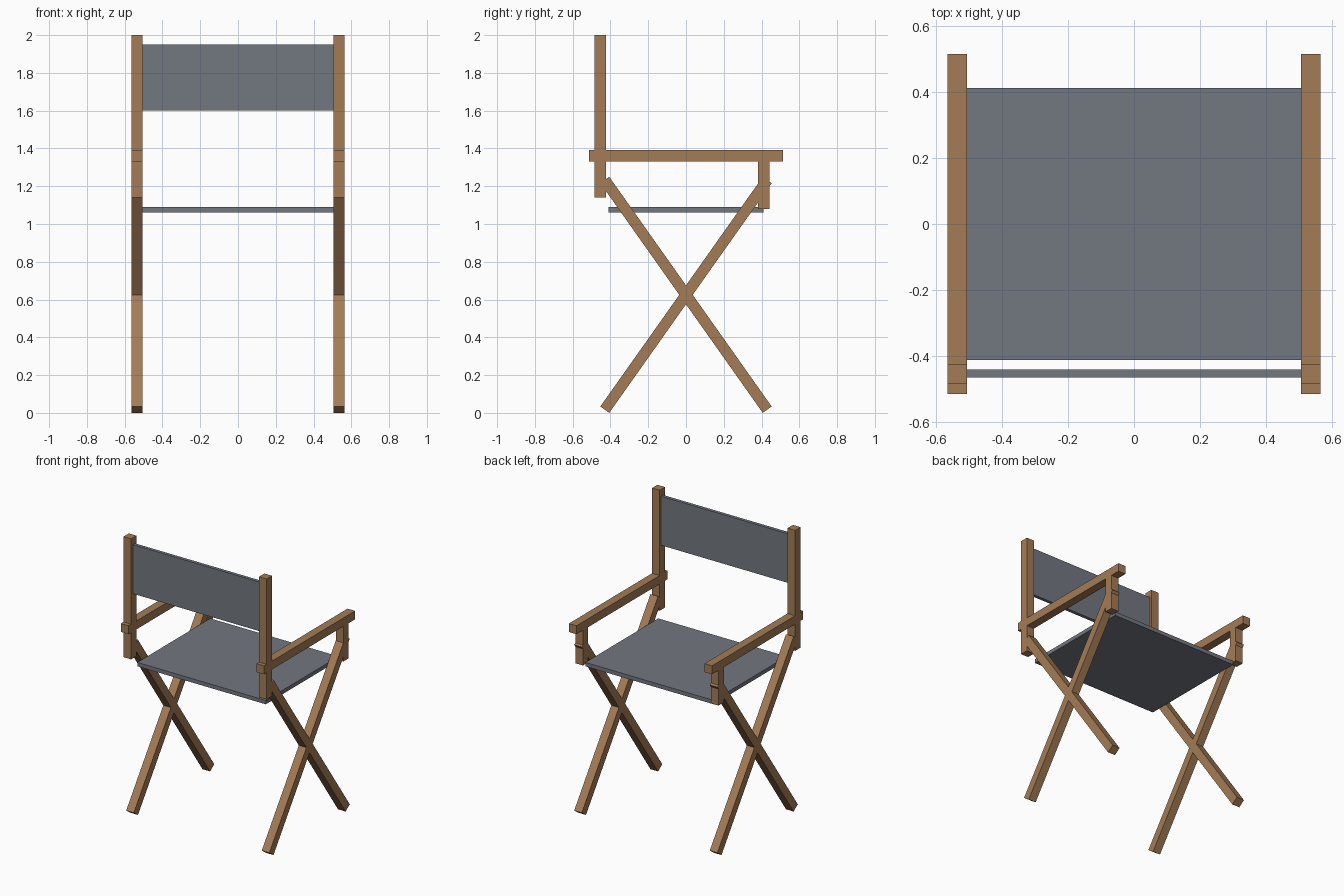
import bpy
import math

if "Cube" in bpy.data.objects:
    bpy.data.objects.remove(bpy.data.objects["Cube"])


def material(name, rgb):
    m = bpy.data.materials.new(name)
    m.diffuse_color = (*rgb, 1)
    m.use_nodes = True
    m.node_tree.nodes["Principled BSDF"].inputs["Base Color"].default_value = m.diffuse_color
    return m


wood = material("brown wood", (0.37, 0.20, 0.093))
cloth = material("grey canvas", (0.17, 0.185, 0.215))


def box(name, center, size, mat, tilt=0.0):
    """Box of full size, optionally rotated about the x axis."""
    bpy.ops.mesh.primitive_cube_add(size=1, location=center)
    ob = bpy.context.object
    ob.name = name
    ob.scale = size
    ob.rotation_euler = (tilt, 0, 0)
    ob.data.materials.append(mat)
    return ob


X, T = 0.535, 0.06            # side frame position and timber thickness
CROSS_Z, RUN, RISE = 0.625, 0.43, 0.608
LEG = 2 * math.hypot(RUN, RISE)
TILT = math.atan2(RUN, RISE)

for side, s in (("left", -1), ("right", 1)):
    x = s * X
    # crossed legs
    box(f"{side}_leg_a", (x, 0, CROSS_Z), (T, 0.058, LEG), wood, TILT)
    box(f"{side}_leg_b", (x, 0, CROSS_Z), (T, 0.058, LEG), wood, -TILT)
    # back post, armrest and its support
    box(f"{side}_back_post", (x, -0.454, 1.57), (T, T, 0.86), wood)
    box(f"{side}_armrest", (x, 0, 1.361), (T, 1.028, T), wood)
    box(f"{side}_arm_support", (x, 0.411, 1.209), (T, T, 0.258), wood)

# canvas seat and backrest
box("seat", (0, 0, 1.076), (1.014, 0.822, 0.028), cloth)
box("backrest", (0, -0.452, 1.776), (1.014, 0.024, 0.35), cloth)
